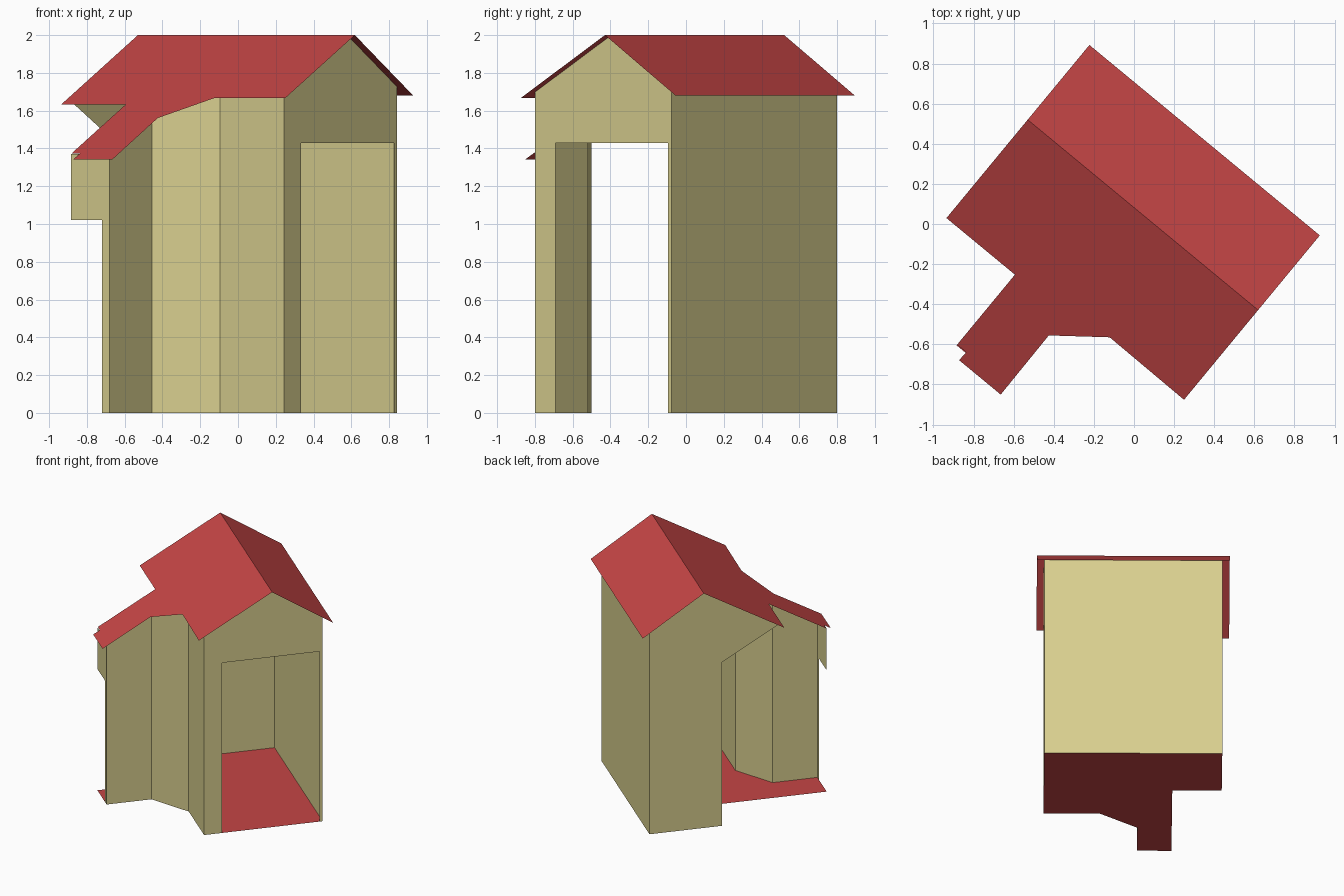
import bpy
import bmesh
from mathutils import Vector

cube = bpy.data.objects.get("Cube")
if cube:
    bpy.data.objects.remove(cube, do_unlink=True)


def make_material(name, color):
    mat = bpy.data.materials.new(name)
    mat.use_nodes = True
    mat.diffuse_color = color
    mat.node_tree.nodes["Principled BSDF"].inputs["Base Color"].default_value = color
    return mat


WALL = make_material("sand wall", (0.69, 0.625, 0.275, 1))
RED = make_material("tile red", (0.56, 0.06, 0.06, 1))

# House frame: s runs along the ridge, d runs towards the lower front eave
ORIGIN = Vector((-0.53, 0.52, 0))
ALONG = Vector((0.771, -0.637, 0))
ACROSS = Vector((-0.637, -0.771, 0))
UP = Vector((0, 0, 1))

RIDGE = 2.0
LEFT, RIGHT = 0.061, 1.437      # gable wall planes
BACK, FRONT = -0.413, 0.524     # long wall planes
WING_L, WING_R, WING_END = 0.443, 0.709, 1.093
BEND = 0.998                    # where the front wall turns to the wing
WING_START = 0.739
DOOR_TOP = 1.43


def direction(s, d, z):
    return ALONG * s + ACROSS * d + UP * z


def roof_z(d):
    return RIDGE - 0.576 * d if d > 0 else RIDGE + 0.66 * d


def sheet(name, polygons, mat, facing):
    """Thin surface from polygons of (s, d, z), turned to the facing direction."""
    bm = bmesh.new()
    for poly in polygons:
        face = bm.faces.new([bm.verts.new(ORIGIN + direction(*p)) for p in poly])
        face.normal_update()
        if face.normal.dot(direction(*facing)) < 0:
            face.normal_flip()
    bmesh.ops.remove_doubles(bm, verts=bm.verts[:], dist=0.0001)
    mesh = bpy.data.meshes.new(name)
    bm.to_mesh(mesh)
    bm.free()
    mesh.materials.append(mat)
    obj = bpy.data.objects.new(name, mesh)
    bpy.context.collection.objects.link(obj)
    return obj


def wall(name, a, b, facing):
    """Upright wall between two plan points, cut off by the roof slope."""
    sheet(name, [[(*a, 0), (*b, 0), (*b, roof_z(b[1])), (*a, roof_z(a[1]))]],
          WALL, facing)


def gable(name, s, outline, facing):
    sheet(name, [[(s, d, z) for d, z in outline]], WALL, facing)


# Plain walls
wall("back_wall", (LEFT, BACK), (RIGHT, BACK), (0, -1, 0))
wall("front_wall", (BEND, FRONT), (RIGHT, FRONT), (0, 1, 0))
wall("angled_wall", (WING_R, WING_START), (BEND, FRONT), (1, 1, 0))
wall("wing_side_wall", (WING_R, WING_START), (WING_R, WING_END), (1, 0, 0))

# Gable with the large doorway
door_back, door_front = -0.389, 0.382
gable("doorway_gable", RIGHT, [
    (BACK, 0), (door_back, 0), (door_back, DOOR_TOP), (door_front, DOOR_TOP),
    (door_front, 0), (FRONT, 0), (FRONT, roof_z(FRONT)), (0, RIDGE),
    (BACK, roof_z(BACK))], (1, 0, 0))

# Opposite gable with a slanted bracket under the eave
side_end = 0.16
gable("bracket_gable", LEFT, [
    (BACK, 0), (side_end, 0), (side_end, 1.375), (0.62, roof_z(0.62)),
    (0, RIDGE), (BACK, roof_z(BACK))], (-1, 0, 0))

# Wing end wall with a hanging panel beside the post
post = 0.658
tab = 1.02
top = roof_z(WING_END)
sheet("wing_end_wall", [[
    (WING_R, WING_END, 0), (post, WING_END, 0), (post, WING_END, tab),
    (WING_L, WING_END, tab), (WING_L, WING_END, top), (WING_R, WING_END, top)]],
    WALL, (0, 1, 0))

# Floor
floor_plan = [(LEFT, BACK), (RIGHT, BACK), (RIGHT, FRONT), (BEND, FRONT),
              (WING_R, WING_START), (WING_R, WING_END), (WING_L, WING_END),
              (WING_L, side_end), (LEFT, side_end)]
sheet("floor", [[(s, d, 0) for s, d in floor_plan]], RED, (0, 0, 1))

# Roof: short back slope and long front slope that runs down over the wing
length = 1.49
back_slope = [(0, 0), (length, 0), (length, -0.483), (0, -0.483)]
front_slope = [(0, 0), (length, 0), (length, 0.58), (1.006, 0.576),
               (0.766, 0.762), (0.769, 1.142), (0.5, 1.142), (0.502, 1.089),
               (WING_L, 1.089), (WING_L, 0.636), (0, 0.636)]
sheet("roof", [[(s, d, roof_z(d)) for s, d in slope]
               for slope in (back_slope, front_slope)], RED, (0, 0, 1))
